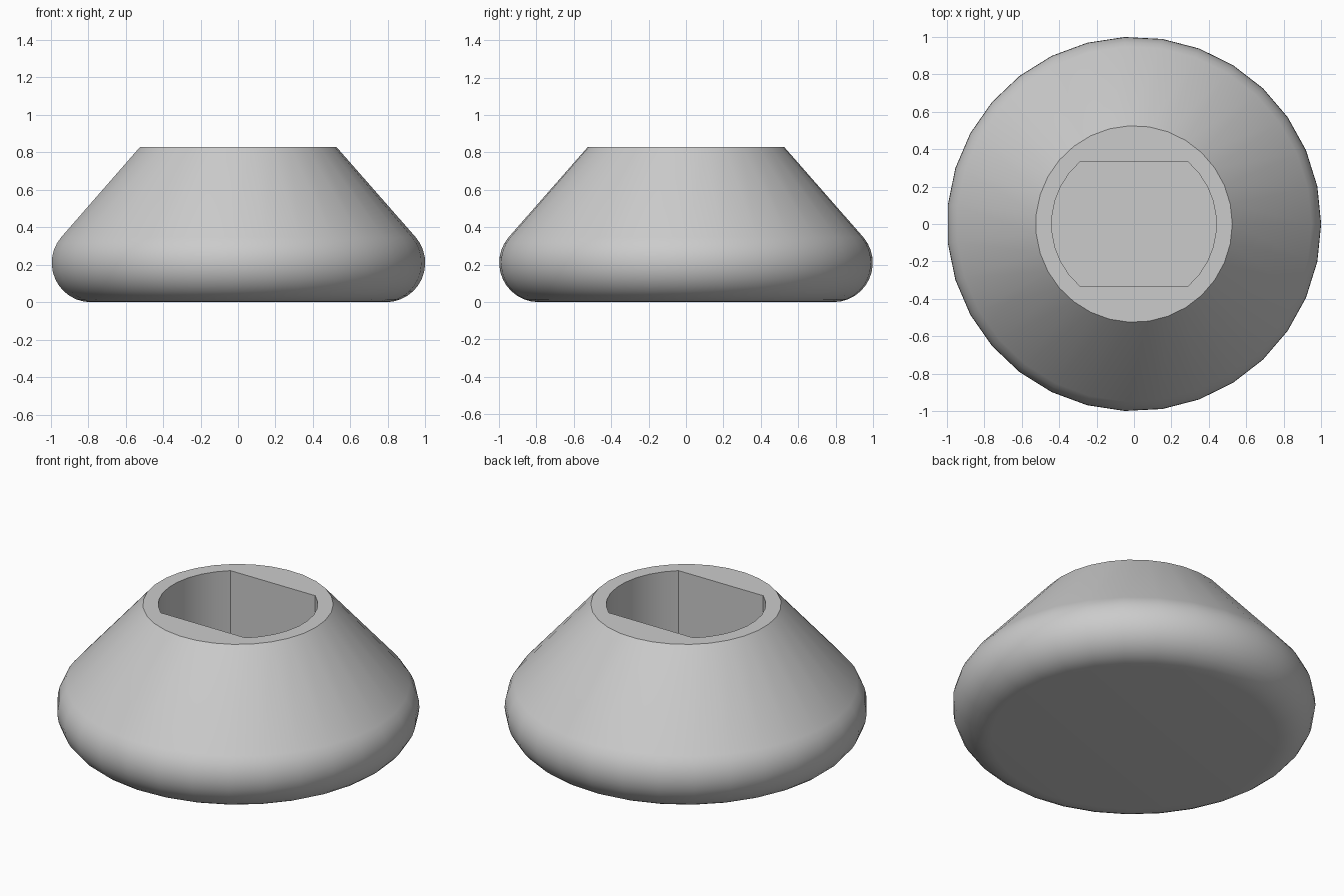
import bpy, bmesh, math

if "Cube" in bpy.data.objects:
    bpy.data.objects.remove(bpy.data.objects["Cube"])

SEGMENTS = 31
HEIGHT, TOP_R = 0.83, 0.525
EDGE_R = 0.21                      # rounded lower edge
CORE_R = 1 - EDGE_R
HOLE_R, HOLE_FLAT, FLOOR = 0.44, 0.335, 0.21

mat = bpy.data.materials.new("light grey")
mat.use_nodes = True
grey = (0.6, 0.6, 0.6, 1)
mat.diffuse_color = grey
mat.node_tree.nodes["Principled BSDF"].inputs["Base Color"].default_value = grey

bm = bmesh.new()


def ring(points, z):
    return [bm.verts.new((x, y, z)) for x, y in points]


def circle(r):
    angles = [math.tau * i / SEGMENTS for i in range(SEGMENTS)]
    return [(r * math.cos(a), r * math.sin(a)) for a in angles]


def bridge(a, b):
    n = len(a)
    for i in range(n):
        j = (i + 1) % n
        bm.faces.new((a[i], a[j], b[j], b[i]))


def loop_edges(verts):
    return [bm.edges.get((verts[i - 1], verts[i])) for i in range(len(verts))]


# Outer shell: rounded lower edge, then a straight cone up to the rim
profile = []
for i in range(13):
    a = math.radians(-90 + 131 * i / 12)
    profile.append((CORE_R + EDGE_R * math.cos(a), EDGE_R + EDGE_R * math.sin(a)))
profile.append((TOP_R, HEIGHT))
rings = [ring(circle(r), z) for r, z in profile]
for lower, upper in zip(rings, rings[1:]):
    bridge(lower, upper)
bm.faces.new(rings[0][::-1])

# Socket: round hole with two flat sides, closed at the floor
half = math.asin(HOLE_FLAT / HOLE_R)
outline = []
for start in (0, math.pi):
    for i in range(10):
        a = start - half + 2 * half * i / 9
        outline.append((HOLE_R * math.cos(a), HOLE_R * math.sin(a)))
mouth, floor = ring(outline, HEIGHT), ring(outline, FLOOR)
bridge(mouth, floor)
bm.faces.new(floor)

# Flat rim between shell and socket
bmesh.ops.triangle_fill(bm, use_beauty=True, normal=(0, 0, 1),
                        edges=loop_edges(rings[-1]) + loop_edges(mouth))
bmesh.ops.recalc_face_normals(bm, faces=bm.faces)

mesh = bpy.data.meshes.new("socketed_foot")
bm.to_mesh(mesh)
bm.free()
mesh.materials.append(mat)
foot = bpy.data.objects.new("socketed_foot", mesh)
bpy.context.collection.objects.link(foot)
bpy.context.view_layer.objects.active = foot
foot.select_set(True)
bpy.ops.object.shade_smooth_by_angle(angle=math.radians(30))
